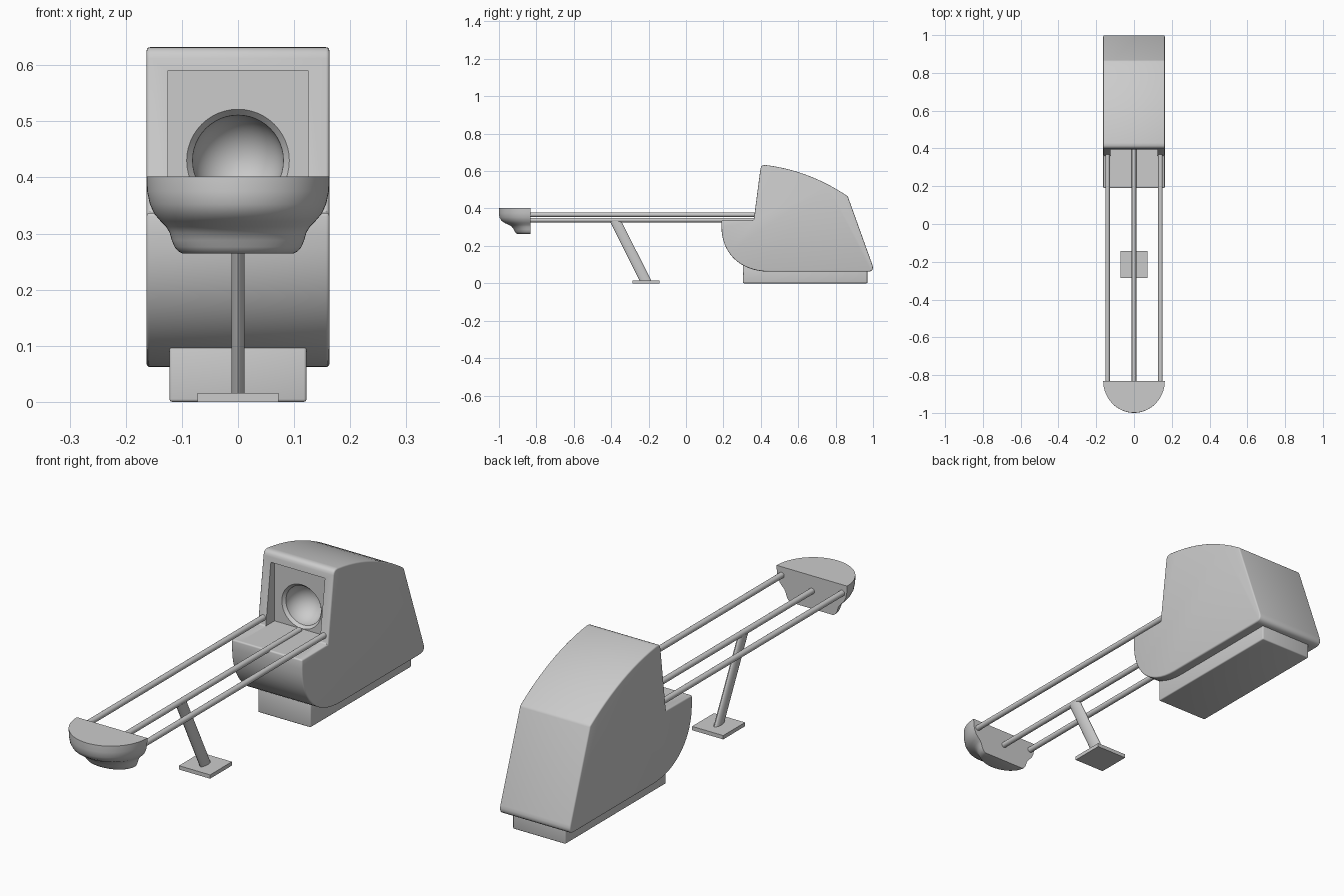
import bpy, bmesh, math
from mathutils import Vector

if "Cube" in bpy.data.objects:
    bpy.data.objects.remove(bpy.data.objects["Cube"])


def finish(name, bm, bevel=0.0, cutters=(), angle=32):
    """Turn a bmesh into an object, bevel it, cut it and smooth it."""
    bmesh.ops.remove_doubles(bm, verts=bm.verts, dist=1e-5)
    bmesh.ops.recalc_face_normals(bm, faces=bm.faces)
    me = bpy.data.meshes.new(name)
    bm.to_mesh(me)
    bm.free()
    ob = bpy.data.objects.new(name, me)
    bpy.context.collection.objects.link(ob)
    bpy.ops.object.select_all(action='DESELECT')
    bpy.context.view_layer.objects.active = ob
    ob.select_set(True)
    if bevel:
        m = ob.modifiers.new("Bevel", 'BEVEL')
        m.width, m.segments = bevel, 3
        m.limit_method, m.angle_limit = 'ANGLE', math.radians(35)
        bpy.ops.object.modifier_apply(modifier=m.name)
    for c in cutters:
        m = ob.modifiers.new("Cut", 'BOOLEAN')
        m.operation, m.solver, m.object = 'DIFFERENCE', 'EXACT', c
        bpy.ops.object.modifier_apply(modifier=m.name)
        bpy.data.objects.remove(c)
    bpy.ops.object.shade_smooth_by_angle(angle=math.radians(angle))
    return ob


def box(name, lo, hi, bevel=0.0):
    bm = bmesh.new()
    bmesh.ops.create_cube(bm, size=1)
    for v in bm.verts:
        v.co = [(l + h) / 2 + c * (h - l) for l, h, c in zip(lo, hi, v.co)]
    return finish(name, bm, bevel)


def loft(name, rings):
    """Skin closed rings of equal length, capping both ends."""
    bm = bmesh.new()
    rows = [[bm.verts.new(p) for p in r] for r in rings]
    n = len(rows[0])
    for a, b in zip(rows, rows[1:]):
        for i in range(n):
            j = (i + 1) % n
            bm.faces.new((a[i], a[j], b[j], b[i]))
    bm.faces.new(rows[0])
    bm.faces.new(rows[-1])
    return finish(name, bm)


def bezier(p, n):
    """Points on a quadratic or cubic curve."""
    out = []
    for k in range(n + 1):
        q = [Vector(v) for v in p]
        while len(q) > 1:
            q = [a.lerp(b, k / n) for a, b in zip(q, q[1:])]
        out.append(tuple(q[0]))
    return out


def circle(r1, r2, n=24):
    return [(r1 * math.cos(2 * math.pi * i / n), r2 * math.sin(2 * math.pi * i / n)) for i in range(n)]


def rod(name, x, z, y0, y1, r=0.012):
    return loft(name, [[(x + a, y, z + b) for a, b in circle(r, r)] for y in (y0, y1)])


# Cutters: front recess and round bowl opening with a chamfered rim
recess = box("recess_cutter", (-0.125, 0.2, 0.337), (0.125, 0.42, 0.591))
bowl = [(0.0915, 0.405), (0.0915, 0.42), (0.081, 0.432)]
bowl += [(0.081 * math.cos(t * math.pi / 24), 0.432 + 0.085 * math.sin(t * math.pi / 24)) for t in range(1, 12)]
bowl += [(0.002, 0.517)]
opening = loft("opening_cutter", [[(a, y, 0.43 + b) for a, b in circle(r, r, 48)] for r, y in bowl])
recess.hide_render = opening.hide_render = True

# Housing: side profile (y, z) extruded across x
profile = [(0.19, 0.337), (0.362, 0.337)]
profile += bezier([(0.398, 0.612), (0.401, 0.634), (0.425, 0.632)], 4)
profile += bezier([(0.43, 0.6315), (0.66, 0.603), (0.865, 0.465)], 12)
profile += bezier([(0.996, 0.1), (1.009, 0.062), (0.97, 0.062)], 6)
profile += bezier([(0.45, 0.062), (0.28, 0.062), (0.19, 0.17), (0.19, 0.3)], 16)
bm = bmesh.new()
face = bm.faces.new([bm.verts.new((-0.163, y, z)) for y, z in profile])
ext = bmesh.ops.extrude_face_region(bm, geom=[face], use_keep_orig=True)
for v in ext["geom"]:
    if isinstance(v, bmesh.types.BMVert):
        v.co.x = 0.163
finish("housing", bm, 0.006, (recess, opening))

# Plinth under the housing
box("housing_base", (-0.122, 0.305, 0), (0.122, 0.97, 0.1), 0.005)

# Long rails
for side, x in (("left", -0.14), ("right", 0.14)):
    rod(side + "_rail", x, 0.367, -0.84, 0.38)
rod("centre_rail", 0, 0.338, -0.84, 0.405)

# Half-round end piece: levels of (z, half width, depth)
levels = [(0.402, 0.163, 0.168), (0.375, 0.162, 0.169), (0.352, 0.157, 0.166), (0.335, 0.149, 0.156),
          (0.322, 0.138, 0.138), (0.312, 0.128, 0.115), (0.302, 0.122, 0.1), (0.288, 0.118, 0.09),
          (0.276, 0.113, 0.084), (0.268, 0.106, 0.078), (0.264, 0.098, 0.07)]
arc = [math.pi * i / 32 for i in range(33)]
loft("end_piece", [[(w * math.cos(t), -0.831 - d * math.sin(t), z) for t in arc] for z, w, d in levels])

# Slanted oval leg and its foot plate
loft("support_leg", [[(a, y + b, z) for a, b in circle(0.012, 0.031)] for y, z in ((-0.377, 0.333), (-0.212, 0.005))])
box("foot_plate", (-0.072, -0.287, 0), (0.072, -0.143, 0.016))
